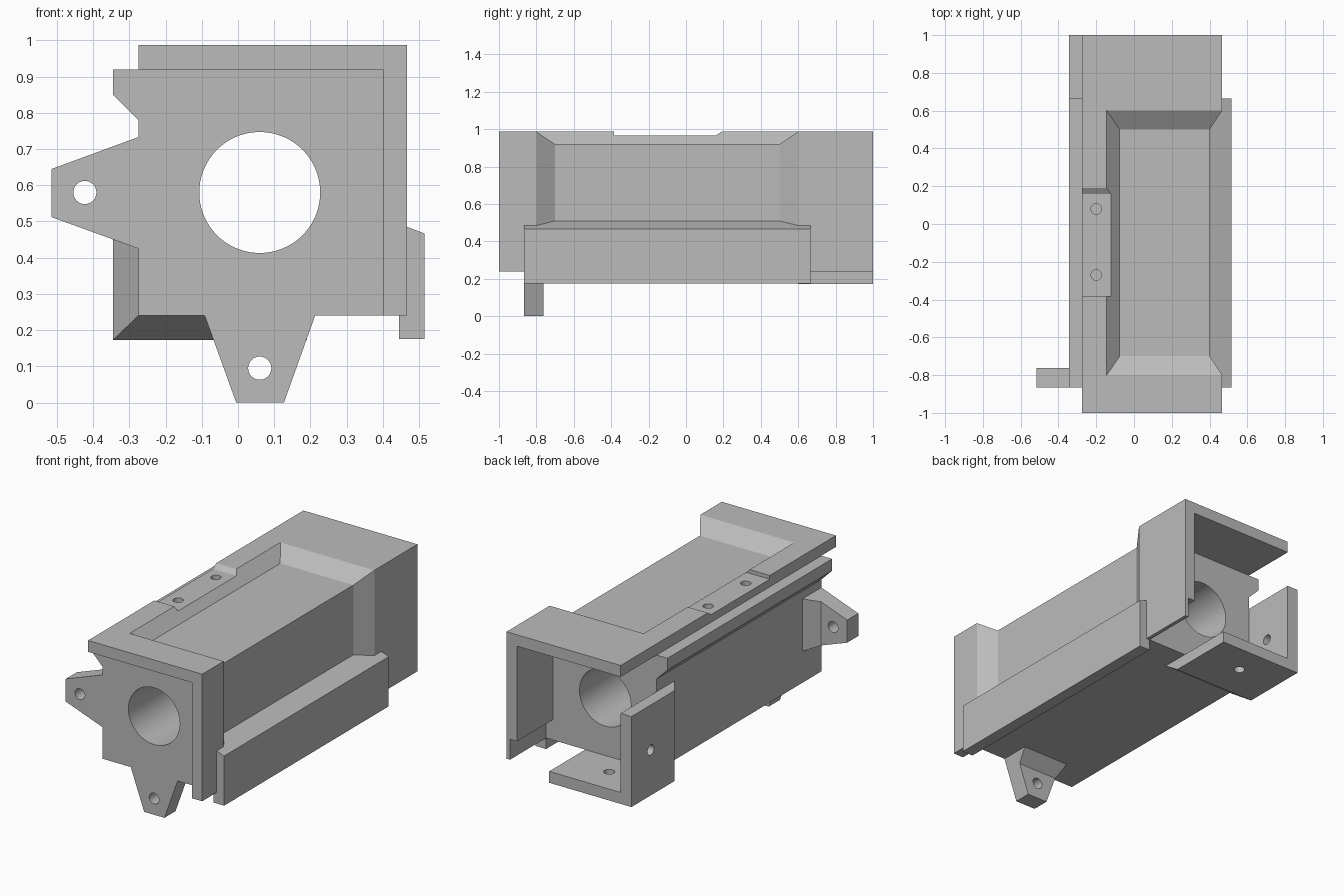
import bpy, bmesh, math

if "Cube" in bpy.data.objects:
    bpy.data.objects.remove(bpy.data.objects["Cube"])

grey = bpy.data.materials.new("plain grey")
grey.diffuse_color = (0.5, 0.5, 0.5, 1)
grey.use_nodes = True
grey.node_tree.nodes["Principled BSDF"].inputs["Base Color"].default_value = grey.diffuse_color


def make(name, verts, faces):
    bm = bmesh.new()
    vs = [bm.verts.new(v) for v in verts]
    for f in faces:
        bm.faces.new([vs[i] for i in f])
    bmesh.ops.recalc_face_normals(bm, faces=bm.faces)
    me = bpy.data.meshes.new(name)
    bm.to_mesh(me)
    bm.free()
    me.materials.append(grey)
    ob = bpy.data.objects.new(name, me)
    bpy.context.collection.objects.link(ob)
    return ob


def extrude(name, pts, y0, y1):
    """Front (x, z) outline pushed along y."""
    n = len(pts)
    verts = [(x, y, z) for y in (y0, y1) for x, z in pts]
    faces = [range(n), range(n, 2 * n)]
    faces += [(i, (i + 1) % n, (i + 1) % n + n, i + n) for i in range(n)]
    return make(name, verts, faces)


def bent_plate(name, outer, outer_y, inner, inner_y):
    """Plate bent along a 3-point path, its y ends sloping from outer to inner skin."""
    verts = [(x, y, z) for path, ys in ((outer, outer_y), (inner, inner_y))
             for y in ys for x, z in path]
    faces = [(0, 3, 9, 6), (2, 5, 11, 8)]
    for i in (0, 1):
        faces += [(i, i + 1, i + 4, i + 3), (i + 6, i + 7, i + 10, i + 9),
                  (i, i + 1, i + 7, i + 6), (i + 3, i + 4, i + 10, i + 9)]
    return make(name, verts, faces)


def rod(centre, r, length, axis, sides=32):
    """Round cutter along an axis."""
    rot = {'X': (0, math.pi / 2, 0), 'Y': (math.pi / 2, 0, 0), 'Z': (0, 0, 0)}[axis]
    bpy.ops.mesh.primitive_cylinder_add(vertices=sides, radius=r, depth=length,
                                        location=centre, rotation=rot)
    return bpy.context.object


def cut(ob, cutter):
    m = ob.modifiers.new("cut", 'BOOLEAN')
    m.object, m.operation, m.solver = cutter, 'DIFFERENCE', 'EXACT'
    bpy.context.view_layer.objects.active = ob
    bpy.ops.object.modifier_apply(modifier=m.name)
    bpy.data.objects.remove(cutter)


def smooth(ob):
    bpy.ops.object.select_all(action='DESELECT')
    ob.select_set(True)
    bpy.context.view_layer.objects.active = ob
    bpy.ops.object.shade_smooth_by_angle(angle=math.radians(25))


# Inner block with its left rail and right hooked rail, bored through
body = extrude("inner_block", [
    (-.275, .24), (-.275, .78), (-.345, .85), (-.345, .92), (.4, .92), (.4, .51),
    (.515, .467), (.515, .175), (.445, .175), (.445, .24)], -.865, .665)
cut(body, rod((.06, 0, .58), .167, 3, 'Y', 96))
smooth(body)

# Angle cover over top and right side
cover = extrude("angle_cover", [(-.275, .987), (.467, .987), (.467, .24), (.4, .24),
                                (.4, .92), (-.275, .92)], -1, 1)
# Bevelled window wrapping from top to side
e = .02
cut(cover, bent_plate("window_cutter",
    [(-.145 - e, .987 + e), (.467 + e, .987 + e), (.467 + e, .1)], (-.8 - 1.5 * e, .6 + 1.5 * e),
    [(-.075 + e, .92 - e), (.4 - e, .92 - e), (.4 - e, .1)], (-.7 + 1.5 * e, .5 - 1.5 * e)))
# Shallow seat on the top left edge, sloped at the rear
seat = [(-.385, .965), (.158, .965), (.21, 1.0), (-.385, 1.0)]
cut(cover, make("seat_cutter", [(x, y, z) for x in (-.4, -.1) for y, z in seat],
    [range(4), range(4, 8)] + [(i, (i + 1) % 4, (i + 1) % 4 + 4, i + 4) for i in range(4)]))
# Relief at the lower inside rear of the side wall
cut(cover, extrude("relief_cutter", [(.3, .2), (.445, .2), (.445, .36), (.3, .36)], .665, 1.1))
# Screw holes in the seat
for y in (.08, -.27):
    for part in (cover, body):
        cut(part, rod((-.2, y, .95), .028, .16, 'Z'))
smooth(cover)
smooth(body)

# Rear corner bracket below and left
bracket = bent_plate("rear_bracket",
    [(-.345, .705), (-.345, .173), (.19, .173)], (.6, 1),
    [(-.275, .705), (-.275, .24), (.19, .24)], (.5, 1))
cut(bracket, rod((-.31, .82, .44), .03, .3, 'X'))
cut(bracket, rod((-.075, .82, .205), .03, .3, 'Z'))
smooth(bracket)

# Mounting lugs with ramped roots
lugs = {
    "left_lug": ([(-.275, .733), (-.515, .645), (-.515, .512), (-.275, .425)], (-.423, .58),
                 [(-.275, .733), (-.345, .707), (-.345, .45), (-.275, .425)]),
    "bottom_lug": ([(-.092, .24), (-.005, 0), (.127, 0), (.213, .24)], (.06, .095),
                   [(-.092, .24), (-.068, .173), (.189, .173), (.213, .24)]),
}
for name, (outline, hole, root) in lugs.items():
    lug = extrude(name, outline, -.865, -.762)
    cut(lug, rod((hole[0], -.8, hole[1]), .032, .4, 'Y'))
    smooth(lug)
    a, b, c, d = [(x, -.762, z) for x, z in root]
    make(name + "_ramp", [a, b, c, d, (a[0], -.69, a[2]), (d[0], -.69, d[2])],
         [(0, 1, 2, 3), (0, 1, 4), (3, 2, 5), (1, 2, 5, 4), (0, 3, 5, 4)])
